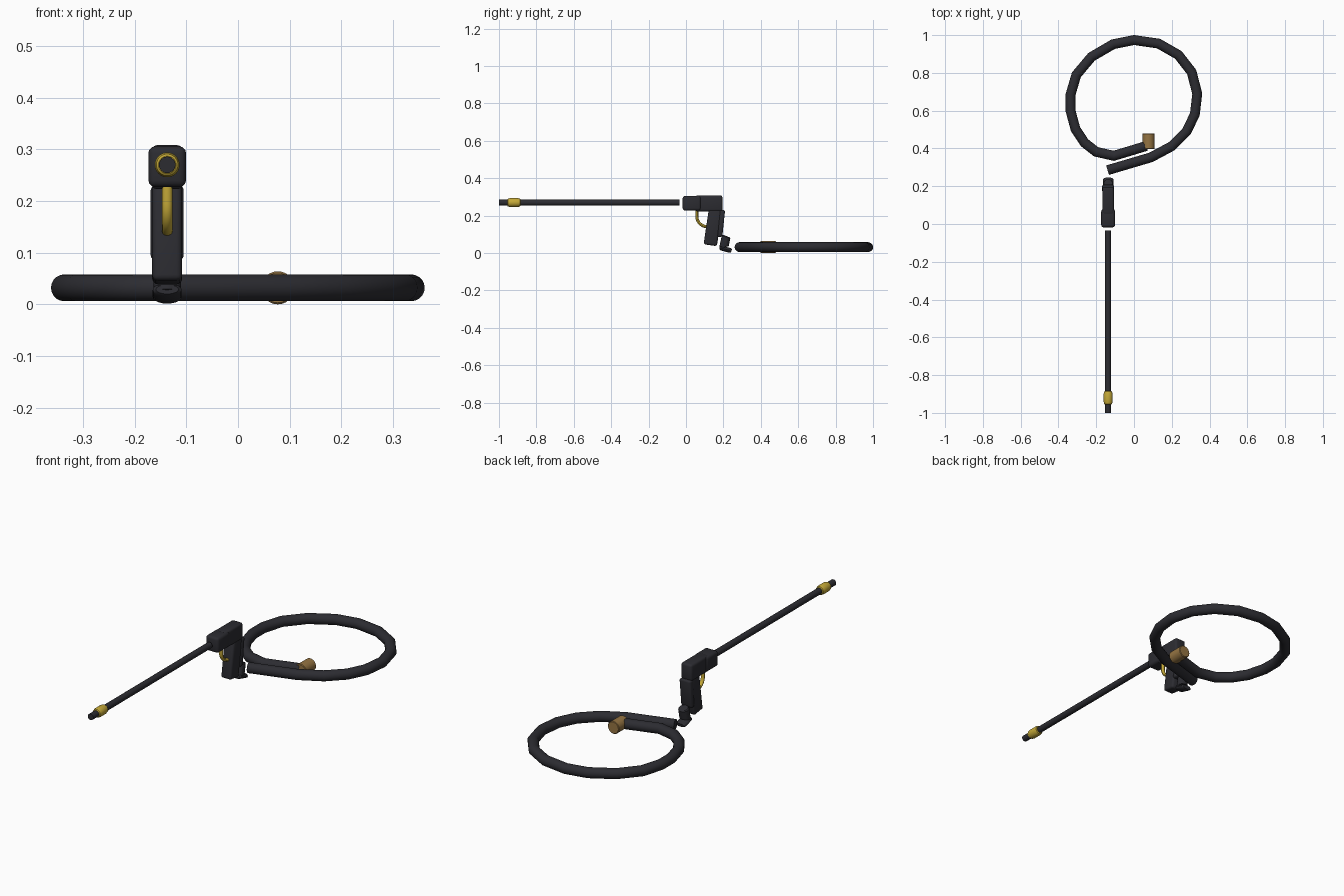
import bpy, bmesh, math
from mathutils import Vector

if "Cube" in bpy.data.objects:
    bpy.data.objects.remove(bpy.data.objects["Cube"])

GX = -0.137  # centre line of the gun


def material(name, rgb):
    m = bpy.data.materials.new(name)
    m.diffuse_color = (*rgb, 1)
    m.use_nodes = True
    m.node_tree.nodes["Principled BSDF"].inputs["Base Color"].default_value = m.diffuse_color
    return m


BLACK = material("black rubber", (0.025, 0.025, 0.031))
YELLOW = material("yellow plastic", (0.56, 0.40, 0.04))
BRASS = material("dull brass", (0.30, 0.175, 0.055))


def finish(name, bm, mat, angle=35):
    bmesh.ops.recalc_face_normals(bm, faces=bm.faces)
    me = bpy.data.meshes.new(name)
    bm.to_mesh(me)
    bm.free()
    me.materials.append(mat)
    ob = bpy.data.objects.new(name, me)
    bpy.context.collection.objects.link(ob)
    bpy.ops.object.select_all(action='DESELECT')
    bpy.context.view_layer.objects.active = ob
    ob.select_set(True)
    bpy.ops.object.shade_smooth_by_angle(angle=math.radians(angle))
    return ob


def sweep(name, path, up, sizes, mat, sides=16):
    """Capped tube along a path; sizes = (half across, half along up) per point."""
    bm = bmesh.new()
    pts = [Vector(p) for p in path]
    up = Vector(up)
    rings = []
    for i, p in enumerate(pts):
        a = (p - pts[i - 1]).normalized() if i else None
        b = (pts[i + 1] - p).normalized() if i < len(pts) - 1 else None
        t = ((a or b) + (b or a)).normalized()
        side = t.cross(up).normalized()
        r, h = sizes[i] if isinstance(sizes, list) else sizes
        miter = 1 / max(0.5, t.dot(b or a))
        ring = []
        for k in range(sides):
            w = 2 * math.pi * k / sides
            ring.append(bm.verts.new(p + side * (r * miter * math.cos(w)) + up * (h * math.sin(w))))
        rings.append(ring)
    for r0, r1 in zip(rings, rings[1:]):
        for k in range(sides):
            j = (k + 1) % sides
            bm.faces.new((r0[k], r0[j], r1[j], r1[k]))
    bm.faces.new(rings[0])
    bm.faces.new(rings[-1])
    return finish(name, bm, mat)


def prism(name, profile, width, bevel, mat=BLACK):
    """Side profile (y, z) given a width in x, with all edges rounded."""
    bm = bmesh.new()
    l, r = ([bm.verts.new((GX + s * width / 2, y, z)) for y, z in profile] for s in (-1, 1))
    bm.faces.new(l)
    bm.faces.new(r)
    for i in range(len(l)):
        j = (i + 1) % len(l)
        bm.faces.new((l[i], l[j], r[j], r[i]))
    bmesh.ops.bevel(bm, geom=bm.edges[:], offset=bevel, segments=3, profile=0.5, affect='EDGES')
    return finish(name, bm, mat)


def lathe(name, x, z, stations, mat):
    """Round part along y from (y, radius) stations."""
    return sweep(name, [(x, y, z) for y, r in stations], (0, 0, 1),
                 [(r, r) for y, r in stations], mat, 24)


# Lance with its yellow nozzle collar
lathe("lance_tube", GX, 0.275, [(-1.0, 0.016), (-0.035, 0.016)], BLACK)
lathe("nozzle_collar", GX, 0.275,
      [(-0.955, 0.017), (-0.952, 0.021), (-0.94, 0.024), (-0.90, 0.024), (-0.888, 0.021), (-0.885, 0.017)], YELLOW)

# Gun body: wide front block and slimmer rear block
prism("front_housing", [(-0.018, 0.232), (0.08, 0.232), (0.08, 0.311), (-0.018, 0.311)], 0.073, 0.013)
prism("rear_housing", [(0.05, 0.228), (0.195, 0.228), (0.195, 0.313), (0.05, 0.313)], 0.062, 0.011)

# Grip, back strap and trigger
prism("grip", [(0.094, 0.052), (0.165, 0.042), (0.195, 0.24), (0.122, 0.24)], 0.058, 0.011)
prism("back_strap", [(0.168, 0.09), (0.194, 0.092), (0.209, 0.235), (0.18, 0.235)], 0.064, 0.009)
arc = [(GX, 0.118 - 0.06 * math.cos(t), 0.20 - 0.055 * math.sin(t))
       for t in [math.pi / 2 * i / 8 for i in range(9)]]
sweep("trigger", [(GX, 0.058, 0.24)] + arc, (1, 0, 0), (0.008, 0.010), YELLOW, 12)

# Swivel connector under the grip
sweep("connector_neck", [(GX, 0.205, 0.034), (GX, 0.203, 0.038), (GX, 0.214, 0.091), (GX, 0.216, 0.096)],
      (1, 0, 0), [(0.020, 0.024), (0.024, 0.027), (0.024, 0.027), (0.019, 0.023)], BLACK, 20)
sweep("connector_foot", [(GX, 0.180, 0.034), (GX, 0.186, 0.033), (GX, 0.236, 0.019), (GX, 0.243, 0.017)],
      (1, 0, 0), [(0.009, 0.022), (0.013, 0.028), (0.013, 0.028), (0.009, 0.022)], BLACK, 20)

# Coiled hose lying flat
coil = [(-0.14, 0.285), (0.09, 0.353), (0.2, 0.412), (0.278, 0.49), (0.322, 0.58),
        (0.335, 0.69), (0.305, 0.805), (0.235, 0.895), (0.13, 0.955), (0, 0.974),
        (-0.11, 0.952), (-0.225, 0.885), (-0.305, 0.79), (-0.336, 0.685), (-0.336, 0.6),
        (-0.31, 0.503), (-0.262, 0.43), (-0.2, 0.382), (-0.107, 0.361), (0.065, 0.413)]
sweep("hose", [(x, y, 0.037) for x, y in coil], (0, 0, 1), (0.026, 0.026), BLACK, 20)

# Brass coupling at the free hose end
lathe("hose_coupling", 0.077, 0.037,
      [(0.397, 0.029), (0.400, 0.032), (0.477, 0.032), (0.480, 0.029)], BRASS)

# Rest the lowest point on the ground
low = min(v.co.z for o in bpy.data.objects for v in o.data.vertices)
for o in bpy.data.objects:
    o.location.z -= low
